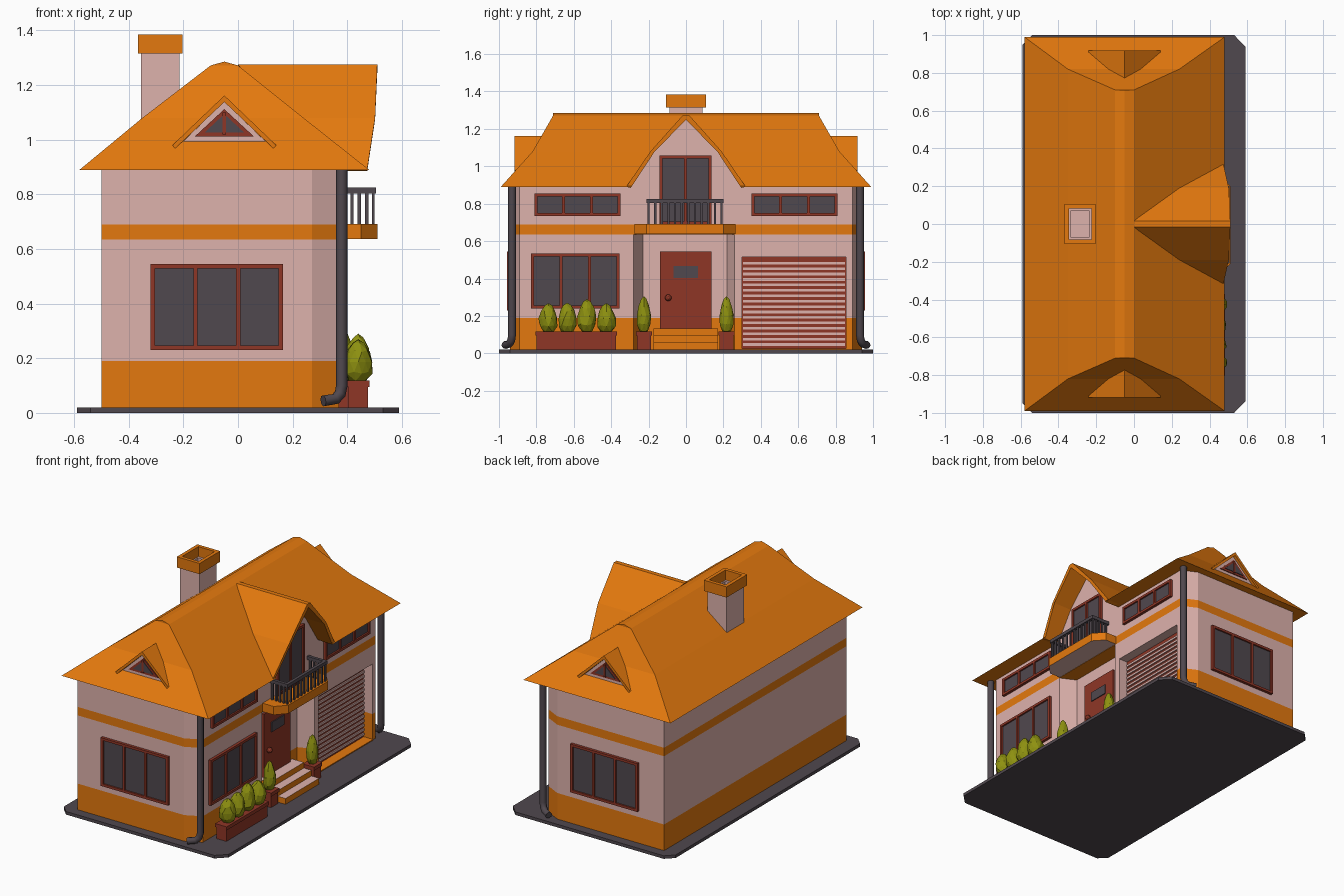
import bpy, bmesh, random
from mathutils import Vector

if "Cube" in bpy.data.objects:
    bpy.data.objects.remove(bpy.data.objects["Cube"])

random.seed(4)


def material(name, rgb):
    m = bpy.data.materials.new(name)
    lin = [((c / 255 + 0.055) / 1.055) ** 2.4 if c > 10 else c / 255 / 12.92 for c in rgb]
    m.diffuse_color = (*lin, 1)
    m.use_nodes = True
    m.node_tree.nodes["Principled BSDF"].inputs["Base Color"].default_value = m.diffuse_color
    return m


PINK = material("pink plaster", (222, 178, 172))
ORANGE = material("orange", (228, 121, 14))
DARK = material("dark grey", (80, 72, 78))
RED = material("red brown", (143, 54, 38))
GREEN = material("olive leaves", (142, 145, 16))


def finish(name, bm, *mats):
    bmesh.ops.recalc_face_normals(bm, faces=bm.faces)
    me = bpy.data.meshes.new(name)
    bm.to_mesh(me)
    bm.free()
    for m in mats:
        me.materials.append(m)
    ob = bpy.data.objects.new(name, me)
    bpy.context.collection.objects.link(ob)
    return ob


def add_prism(bm, pts, axis, a, b, mi=0):
    """Extrude a 2D outline from a to b along an axis."""
    def put(p, t):
        return {"x": (t, *p), "y": (p[0], t, p[1]), "z": (*p, t)}[axis]
    lo = [bm.verts.new(put(p, a)) for p in pts]
    hi = [bm.verts.new(put(p, b)) for p in pts]
    n = len(pts)
    faces = [bm.faces.new(lo), bm.faces.new(hi)]
    faces += [bm.faces.new((lo[i], lo[(i + 1) % n], hi[(i + 1) % n], hi[i])) for i in range(n)]
    for f in faces:
        f.material_index = mi
    return faces


def prism(name, pts, axis, a, b, mat):
    bm = bmesh.new()
    add_prism(bm, pts, axis, a, b)
    return finish(name, bm, mat)


def boxes(name, items, mat):
    bm = bmesh.new()
    for x0, x1, y0, y1, z0, z1 in items:
        add_prism(bm, [(x0, y0), (x1, y0), (x1, y1), (x0, y1)], "z", z0, z1)
    return finish(name, bm, mat)


def window(name, axis, pos, sign, u0, u1, z0, z1, n):
    """Framed window with n panes on a wall facing +x or +/-y."""
    def b(ua, ub, za, zb, out):
        d = sorted((pos - sign * 0.01, pos + sign * out))
        return (*d, ua, ub, za, zb) if axis == "x" else (ua, ub, *d, za, zb)
    t = 0.016
    bars = [b(u0, u1, z0, z0 + t, .018), b(u0, u1, z1 - t, z1, .018)]
    for i in range(n + 1):
        u = u0 + (u1 - u0 - t) * i / n
        bars.append(b(u, u + t, z0 + t, z1 - t, .018))
    boxes(name + "_frame", bars, RED)
    boxes(name + "_glass", [b(u0 + .005, u1 - .005, z0 + .005, z1 - .005, .008)], DARK)


# Ground slab
prism("ground_slab", [(-.59, -.95), (-.54, -1), (.53, -1), (.59, -.94),
                      (.59, .94), (.53, 1), (-.54, 1), (-.59, .95)], "z", 0, .02, DARK)

# Walls in storeys: entrance recess and garage recess are part of the footprint
W = .37
entry = [(W, -.28), (.27, -.23), (.27, .22), (W, .26)]
garage = [(W, .3), (.30, .3), (.30, .855), (W, .855)]
front = [(-.5, -.94), (.27, -.94), (W, -.89)]
back = [(W, .89), (.27, .94), (-.5, .94)]
bm = bmesh.new()
for z0, z1, mi, cuts in [(.02, .19, 1, entry + garage), (.19, .515, 0, entry + garage),
                         (.515, .635, 0, entry), (.635, .69, 1, []), (.69, .9, 0, [])]:
    for f in add_prism(bm, front + cuts + back, "z", z0, z1, mi):
        if mi and f.calc_center_median().z == z0:
            f.material_index = 0
finish("walls", bm, PINK, ORANGE)

# Main roof: stacked rectangles with steepening sides, closed by a ridge
bm = bmesh.new()
rings = []
for x0, x1, y, z in [(-.58, .48, .99, .89), (-.35, .24, .82, 1.08), (-.10, .0, .71, 1.272)]:
    rings.append([bm.verts.new(p) for p in ((x0, -y, z), (x1, -y, z), (x1, y, z), (x0, y, z))])
for lo, hi in zip(rings, rings[1:]):
    for i in range(4):
        j = (i + 1) % 4
        bm.faces.new((lo[i], lo[j], hi[j], hi[i]))
bm.faces.new(rings[0])
t = rings[2]
ra, rb = bm.verts.new((-.05, -.71, 1.286)), bm.verts.new((-.05, .71, 1.286))
for f in ((t[0], t[1], ra), (t[2], t[3], rb), (t[1], t[2], rb, ra), (t[3], t[0], ra, rb)):
    bm.faces.new(f)
roof = finish("main_roof", bm, ORANGE)

# Opening in the roof for the balcony gable
inner = [(-.295, .885), (-.17, 1.075), (0, 1.25), (.17, 1.075), (.295, .885)]
cutter = prism("gable_cutter", [(-.295, .8)] + inner + [(.295, .8)], "x", W - .01, .7, ORANGE)
cutter.hide_render = True
mod = roof.modifiers.new("gable_opening", "BOOLEAN")
mod.object = cutter
mod.operation = "DIFFERENCE"
mod.solver = "EXACT"
bpy.context.view_layer.objects.active = roof
bpy.ops.object.modifier_apply(modifier=mod.name)
bpy.data.objects.remove(cutter)

# Balcony gable wall and roof
prism("gable_wall", inner, "x", W - .04, W, PINK)
outer = [(.32, .89), (.19, 1.08), (.015, 1.275), (-.015, 1.275), (-.19, 1.08), (-.32, .89)]
gable = prism("gable_roof", outer + inner, "x", .0, .51, ORANGE)
for v in gable.data.vertices:
    if v.co.x > .4:
        v.co.x = .473 if v.co.z < .95 else (.502 if v.co.z < 1.2 else .51)
    elif v.co.z < 1.2:
        v.co.x = .2 if v.co.z > 1 else .4

# Attic dormers on both ends
for s, side in ((-1, "front"), (1, "back")):
    def tri(name, hw, z0, z1, out, mat):
        prism(f"{side}_dormer_{name}", [(-.05 - hw, z0), (-.05 + hw, z0), (-.05, z1)],
              "y", s * .75, s * out, mat)
    prism(f"{side}_dormer_roof", [(-.24, .98), (-.05, 1.162), (.14, .98),
                                  (.13, .968), (-.05, 1.138), (-.23, .968)],
          "y", s * .74, s * .918, ORANGE)
    tri("wall", .155, .99, 1.139, .898, PINK)
    tri("frame", .108, 1.012, 1.112, .904, RED)
    tri("glass", .073, 1.026, 1.094, .908, DARK)
    boxes(f"{side}_dormer_mullion", [(-.056, -.044, *sorted((s * .89, s * .912)), 1.02, 1.1)], RED)
    window(f"{side}_end_window", "y", s * .94, s, -.32, .165, .23, .545, 3)

# Hollow chimney with cap
def tube(name, x0, x1, y, t, z0, z1, mat):
    boxes(name, [(x0, x0 + t, -y, y, z0, z1), (x1 - t, x1, -y, y, z0, z1),
                 (x0 + t, x1 - t, -y, t - y, z0, z1), (x0 + t, x1 - t, y - t, y, z0, z1)], mat)


tube("chimney_shaft", -.355, -.215, .088, .02, 1.0, 1.32, PINK)
tube("chimney_cap", -.367, -.203, .106, .023, 1.315, 1.385, ORANGE)
boxes("chimney_floor", [(-.34, -.23, -.07, .07, 1.2, 1.25)], PINK)

# Street-side windows and balcony door
window("lounge_window", "x", W, 1, -.83, -.355, .24, .535, 3)
window("upper_window_left", "x", W, 1, -.81, -.35, .735, .855, 3)
window("upper_window_right", "x", W, 1, .35, .81, .735, .855, 3)
window("balcony_door", "x", W, 1, -.142, .135, .69, 1.057, 2)

# Garage door with slats, and ramp
boxes("garage_door", [(.295, .308, .3, .855, .02, .515)], RED)
boxes("garage_slats", [(.305, .316, .305, .85, .04 + i * .029, .054 + i * .029)
                       for i in range(16)], PINK)
boxes("garage_ramp", [(.29, .375, .3, .855, .015, .026)], ORANGE)

# Front door, its window and knob
boxes("front_door", [(.26, .285, -.14, .135, .13, .545)], RED)
boxes("front_door_window", [(.28, .291, -.067, .065, .403, .466)], DARK)
bm = bmesh.new()
bmesh.ops.create_icosphere(bm, subdivisions=2, radius=.018)
bmesh.ops.translate(bm, verts=bm.verts, vec=(.295, -.095, .297))
finish("door_knob", bm, RED)

# Steps: orange risers, pink treads
bm = bmesh.new()
for x, z0, z1 in ((.465, .02, .058), (.41, .058, .095), (.355, .095, .132)):
    fs = add_prism(bm, [(.26, -.175), (x, -.175), (x, .172), (.26, .172)], "z", z0, z1)
    fs[1].material_index = 1
finish("entrance_steps", bm, ORANGE, PINK)

# Balcony slab with pink underside
plan = [(.36, -.275), (.45, -.275), (.51, -.21), (.51, .2), (.45, .265), (.36, .265)]
bm = bmesh.new()
add_prism(bm, plan, "z", .637, .692)[0].material_index = 1
finish("balcony_slab", bm, ORANGE, PINK)

# Balcony railing: posts and rails around three sides
rail = []
for i in range(12):
    y = -.2 + i * .39 / 11
    rail.append((.49, .5, y - .006, y + .006, .69, .81))
for y in (-.2, .19):
    rail += [(x - .006, x + .006, y - .006, y + .006, .69, .81) for x in (.39, .417, .444, .471)]
    rail.append((.37, .505, y - .01, y + .01, .803, .825))
rail.append((.485, .505, -.2, .19, .803, .825))
boxes("balcony_railing", rail, DARK)

# Downpipes with elbows
for s, side in ((-1, "front"), (1, "back")):
    cu = bpy.data.curves.new(f"{side}_downpipe", "CURVE")
    cu.dimensions = "3D"
    cu.bevel_depth, cu.bevel_resolution, cu.use_fill_caps = .021, 2, True
    path = [(.38, .93, .892), (.38, .93, .1), (.374, .934, .07), (.357, .944, .051), (.312, .968, .044)]
    sp = cu.splines.new("POLY")
    sp.points.add(len(path) - 1)
    for p, (x, y, z) in zip(sp.points, path):
        p.co = (x, s * y, z, 1)
    cu.materials.append(DARK)
    ob = bpy.data.objects.new(f"{side}_downpipe", cu)
    bpy.context.collection.objects.link(ob)
    bpy.ops.object.select_all(action="DESELECT")
    ob.select_set(True)
    bpy.context.view_layer.objects.active = ob
    bpy.ops.object.convert(target="MESH")


# Planters and faceted bushes
def planter(name, x, y0, y1):
    boxes(name, [(x - .036, x + .036, y0 + .005, y1 - .005, .02, .1),
                 (x - .041, x + .041, y0, y1, .095, .118)], RED)


def bush(name, x, y, top, w):
    bm = bmesh.new()
    bmesh.ops.create_icosphere(bm, subdivisions=2, radius=1)
    h = (top - .105) / 2
    for v in bm.verts:
        k = random.uniform(.9, 1.1) * (1 - .25 * v.co.z)
        v.co = Vector((x + v.co.x * w * k, y + v.co.y * w * k, .105 + h + v.co.z * h))
    finish(name, bm, GREEN)


planter("long_planter", .44, -.805, -.37)
for i, (y, top) in enumerate([(-.735, .268), (-.635, .27), (-.53, .29), (-.425, .268)]):
    bush(f"planter_bush_{i + 1}", .44, y, top, .05)
for y, side in ((-.225, "left"), (.217, "right")):
    planter(f"{side}_pot", .385, y - .042, y + .042)
    bush(f"{side}_bush", .385, y, .305, .037)
